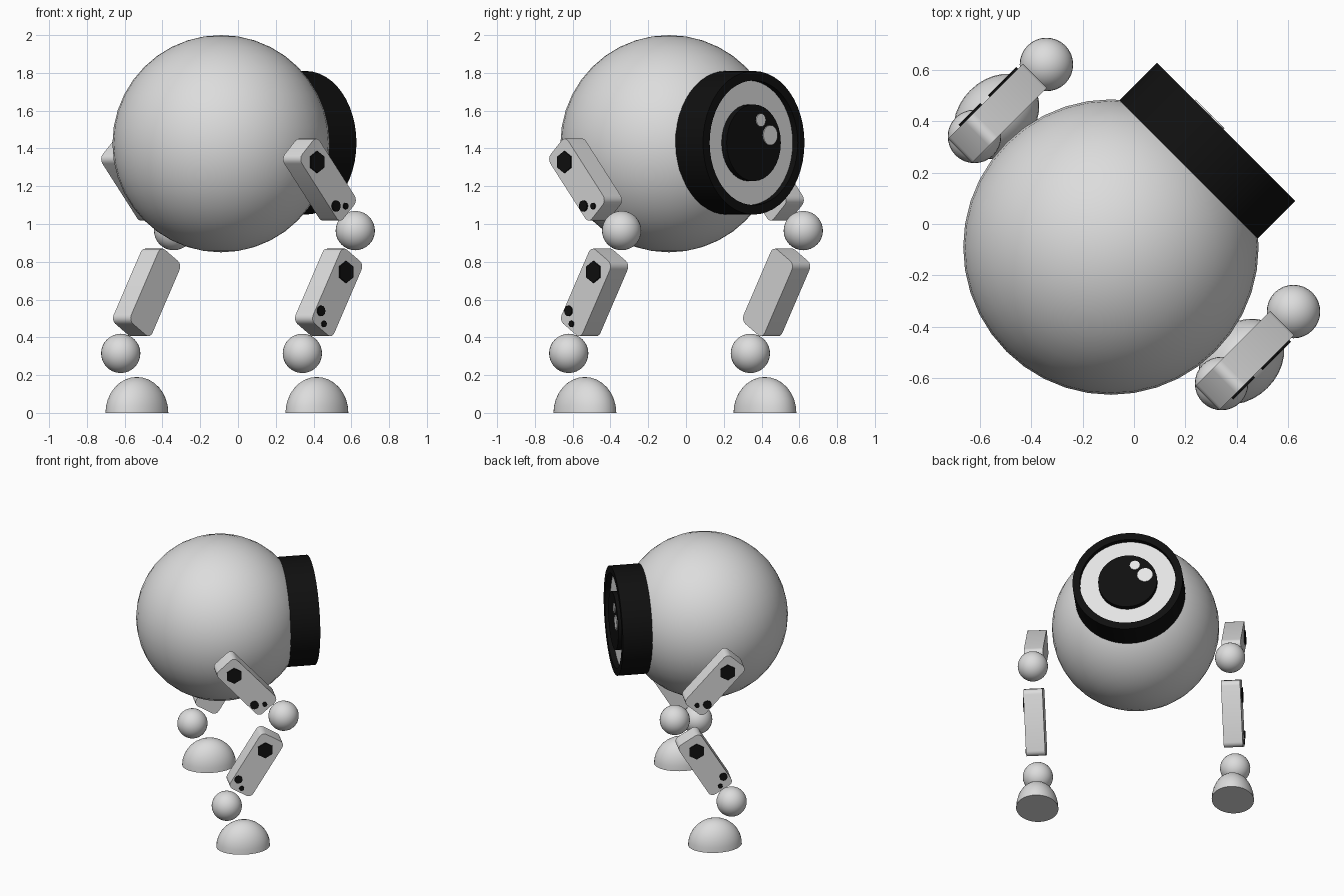
import bpy, bmesh, math
from mathutils import Matrix, Vector

if "Cube" in bpy.data.objects:
    bpy.data.objects.remove(bpy.data.objects["Cube"])

# Built facing local +y, then the whole model is turned 45 degrees about z
TURN = Matrix.Rotation(math.radians(-45), 4, 'Z')


def material(name, v):
    m = bpy.data.materials.new(name)
    m.diffuse_color = (v, v, v, 1)
    m.use_nodes = True
    m.node_tree.nodes["Principled BSDF"].inputs["Base Color"].default_value = m.diffuse_color
    return m


GREY = material("light grey", 0.72)
WHITE = material("eye white", 0.77)
SHINE = material("highlight white", 0.9)
BLACK = material("black", 0.005)


def finish(name, bm, mat):
    bmesh.ops.recalc_face_normals(bm, faces=bm.faces)
    me = bpy.data.meshes.new(name)
    bm.to_mesh(me)
    bm.free()
    me.materials.append(mat)
    ob = bpy.data.objects.new(name, me)
    bpy.context.collection.objects.link(ob)
    ob.matrix_world = TURN
    return ob


def ball(name, centre, radii, mat, dome=False, seg=32):
    bm = bmesh.new()
    bmesh.ops.create_uvsphere(bm, u_segments=seg, v_segments=seg // 2, radius=1)
    if dome:  # keep the upper half, closed by a flat sole
        geom = bm.verts[:] + bm.edges[:] + bm.faces[:]
        bmesh.ops.bisect_plane(bm, geom=geom, dist=1e-4, plane_co=(0, 0, 0),
                               plane_no=(0, 0, 1), clear_inner=True)
        bmesh.ops.holes_fill(bm, edges=[e for e in bm.edges if e.is_boundary], sides=0)
    bmesh.ops.transform(bm, verts=bm.verts,
                        matrix=Matrix.Translation(centre) @ Matrix.Diagonal((*radii, 1)))
    return finish(name, bm, mat)


def prism(name, outline, depth, mat):
    """Solid between an outline and the same outline moved by depth."""
    bm = bmesh.new()
    face = bm.faces.new([bm.verts.new(p) for p in outline])
    ext = bmesh.ops.extrude_face_region(bm, geom=[face], use_keep_orig=True)
    moved = [g for g in ext["geom"] if isinstance(g, bmesh.types.BMVert)]
    bmesh.ops.translate(bm, verts=moved, vec=depth)
    return finish(name, bm, mat)


def circle(r, n, start=0.0):
    return [(r * math.cos(start + math.tau * i / n), r * math.sin(start + math.tau * i / n))
            for i in range(n)]


def eye_disc(name, x, z, r, y0, y1, mat, n=32):
    prism(name, [(x + a, y0, z + b) for a, b in circle(r, n)], Vector((0, y1 - y0, 0)), mat)


def rounded_bar(y, z, length, width, tilt, r=0.035, steps=4):
    """Outline in the y-z plane, its lower end leaning forward by tilt."""
    pts = []
    for k, (sa, sb) in enumerate(((1, 1), (-1, 1), (-1, -1), (1, -1))):
        for i in range(steps + 1):
            t = math.pi / 2 * (k + i / steps)
            a = sa * (length / 2 - r) + r * math.cos(t)
            b = sb * (width / 2 - r) + r * math.sin(t)
            pts.append((y + a * math.sin(tilt) + b * math.cos(tilt),
                        z - a * math.cos(tilt) + b * math.sin(tilt)))
    return pts


# Body
ball("body", (0, -0.127, 1.425), (0.575,) * 3, GREY, seg=40)

# Eye rim, turned from a profile of (radius, y)
EZ = 1.43
bm = bmesh.new()
profile = [bm.verts.new((r, y, EZ)) for r, y in
           ((0.38, 0.30), (0.38, 0.507), (0.33, 0.507), (0.33, 0.455))]
edges = [bm.edges.new(p) for p in zip(profile, profile[1:])]
bmesh.ops.spin(bm, geom=profile + edges, cent=(0, 0, EZ), axis=(0, 1, 0),
               angle=math.tau, steps=48, use_merge=True)
bmesh.ops.remove_doubles(bm, verts=bm.verts, dist=1e-5)
finish("eye_rim", bm, BLACK)

# Eye inside the rim
eye_disc("eye_white", 0, EZ, 0.331, 0.455, 0.469, WHITE, 48)
eye_disc("pupil", 0, EZ, 0.203, 0.466, 0.507, BLACK)
eye_disc("large_highlight", -0.12, 1.47, 0.053, 0.506, 0.513, SHINE, 20)
eye_disc("small_highlight", -0.05, 1.55, 0.035, 0.506, 0.513, SHINE, 20)

# Legs, mirrored left and right
IN, OUT, MID = 0.615, 0.747, 0.68
UPPER = rounded_bar(-0.071, 1.235, 0.46, 0.18, math.radians(42))
LOWER = rounded_bar(-0.003, 0.638, 0.46, 0.185, math.radians(-31.3))
BUTTONS = (  # y, z, radius, sides
    (-0.159, 1.328, 0.058, 6), (-0.017, 1.095, 0.03, 12), (0.055, 1.095, 0.017, 12),
    (0.058, 0.746, 0.058, 6), (-0.129, 0.54, 0.028, 12), (-0.107, 0.471, 0.017, 12))

for side, s in (("right", 1), ("left", -1)):
    for part, outline in (("upper_leg", UPPER), ("lower_leg", LOWER)):
        prism(f"{side}_{part}", [(s * IN, y, z) for y, z in outline],
              Vector((s * (OUT - IN), 0, 0)), GREY)
    for i, (y, z, r, n) in enumerate(BUTTONS):
        prism(f"{side}_leg_button_{i + 1}",
              [(s * (OUT - 0.001), y + a, z + b) for a, b in circle(r, n, math.pi / 2)],
              Vector((s * 0.0095, 0, 0)), BLACK)
    ball(f"{side}_knee", (s * MID, 0.198, 0.965), (0.104,) * 3, GREY)
    ball(f"{side}_ankle", (s * MID, -0.198, 0.315), (0.104,) * 3, GREY)
    ball(f"{side}_foot", (s * 0.674, -0.083, 0), (0.145, 0.186, 0.19), GREY, dome=True)

# Smooth shading with crisp edges
for ob in bpy.data.objects:
    ob.select_set(True)
    bpy.context.view_layer.objects.active = ob
bpy.ops.object.shade_smooth_by_angle(angle=math.radians(35))
